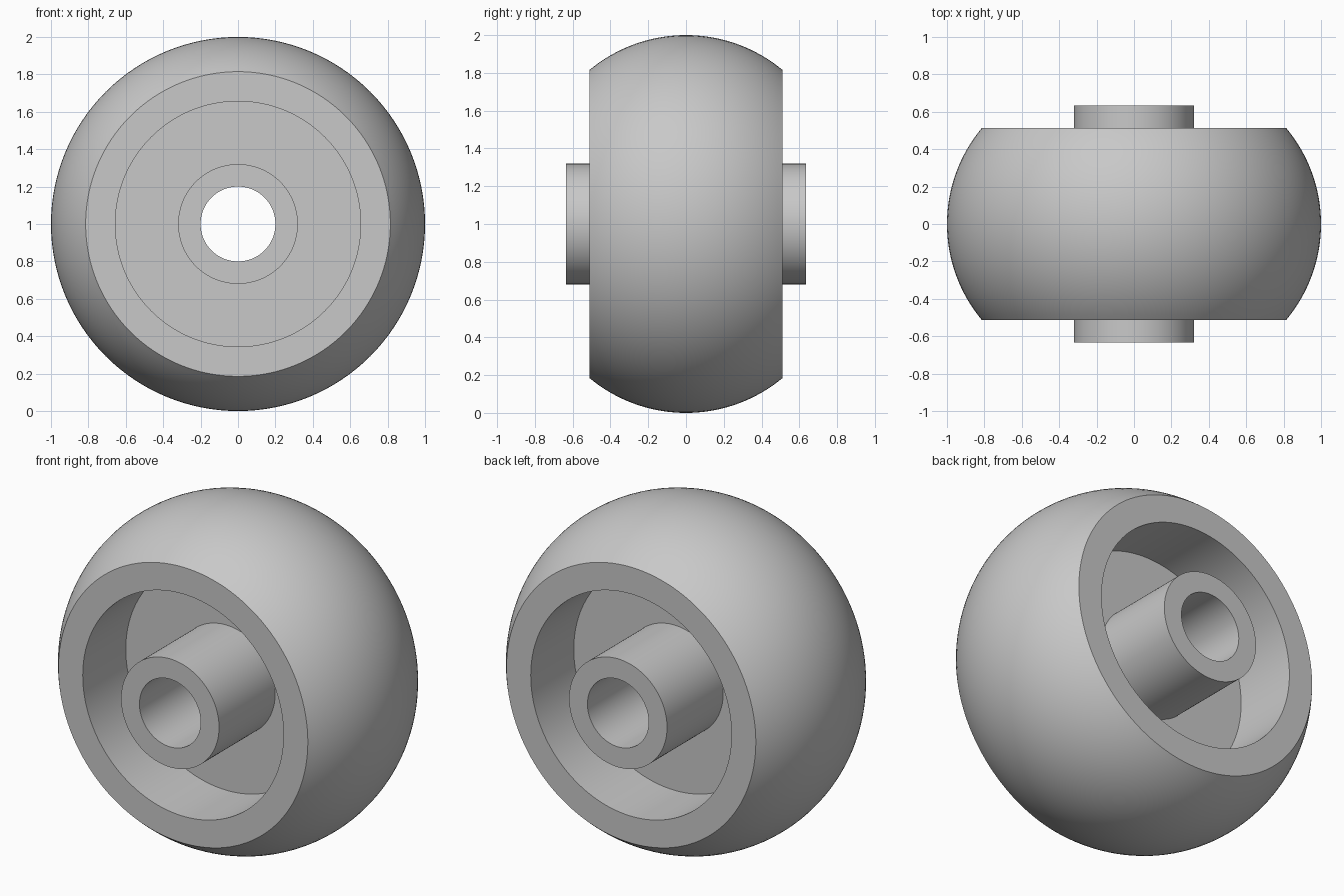
import bpy, bmesh, math
from mathutils import Vector

cube = bpy.data.objects.get("Cube")
if cube:
    bpy.data.objects.remove(cube, do_unlink=True)

SEGMENTS = 128
BORE, HUB, RECESS = 0.2, 0.32, 0.656
WEB_HALF, RIM_HALF, HUB_HALF = 0.11, 0.512, 0.634
CROWN = 0.8           # radius of the tread's arc
CROWN_CENTRE = 1 - CROWN

# Single grey material
grey = bpy.data.materials.new("grey plastic")
grey.use_nodes = True
colour = (0.58, 0.58, 0.58, 1)
grey.diffuse_color = colour
grey.node_tree.nodes["Principled BSDF"].inputs["Base Color"].default_value = colour

# Cross-section (radius, offset along the axle): front half, then mirrored back half
side = [(BORE, HUB_HALF), (HUB, HUB_HALF), (HUB, WEB_HALF),
        (RECESS, WEB_HALF), (RECESS, RIM_HALF)]
edge = math.asin(RIM_HALF / CROWN)
STEPS = 32
tread = []
for i in range(STEPS + 1):
    a = edge * (1 - 2 * i / STEPS)
    tread.append((CROWN_CENTRE + CROWN * math.cos(a), CROWN * math.sin(a)))
profile = side + tread + [(r, -w) for r, w in reversed(side)]

# Wheel: closed cross-section turned about the axle
bm = bmesh.new()
ring = [bm.verts.new((r, -w, 0)) for r, w in profile]
edges = [bm.edges.new((ring[i - 1], ring[i])) for i in range(len(ring))]
bmesh.ops.spin(bm, geom=ring + edges, cent=Vector(), axis=Vector((0, 1, 0)),
               angle=2 * math.pi, steps=SEGMENTS, use_merge=True)
bmesh.ops.remove_doubles(bm, verts=bm.verts, dist=1e-5)
bmesh.ops.recalc_face_normals(bm, faces=bm.faces)
mesh = bpy.data.meshes.new("wheel")
bm.to_mesh(mesh)
bm.free()
mesh.materials.append(grey)

wheel = bpy.data.objects.new("wheel", mesh)
wheel.location.z = 1
bpy.context.collection.objects.link(wheel)

# Smooth curves with crisp rims
bpy.ops.object.select_all(action="DESELECT")
wheel.select_set(True)
bpy.context.view_layer.objects.active = wheel
bpy.ops.object.shade_smooth_by_angle(angle=math.radians(30))
